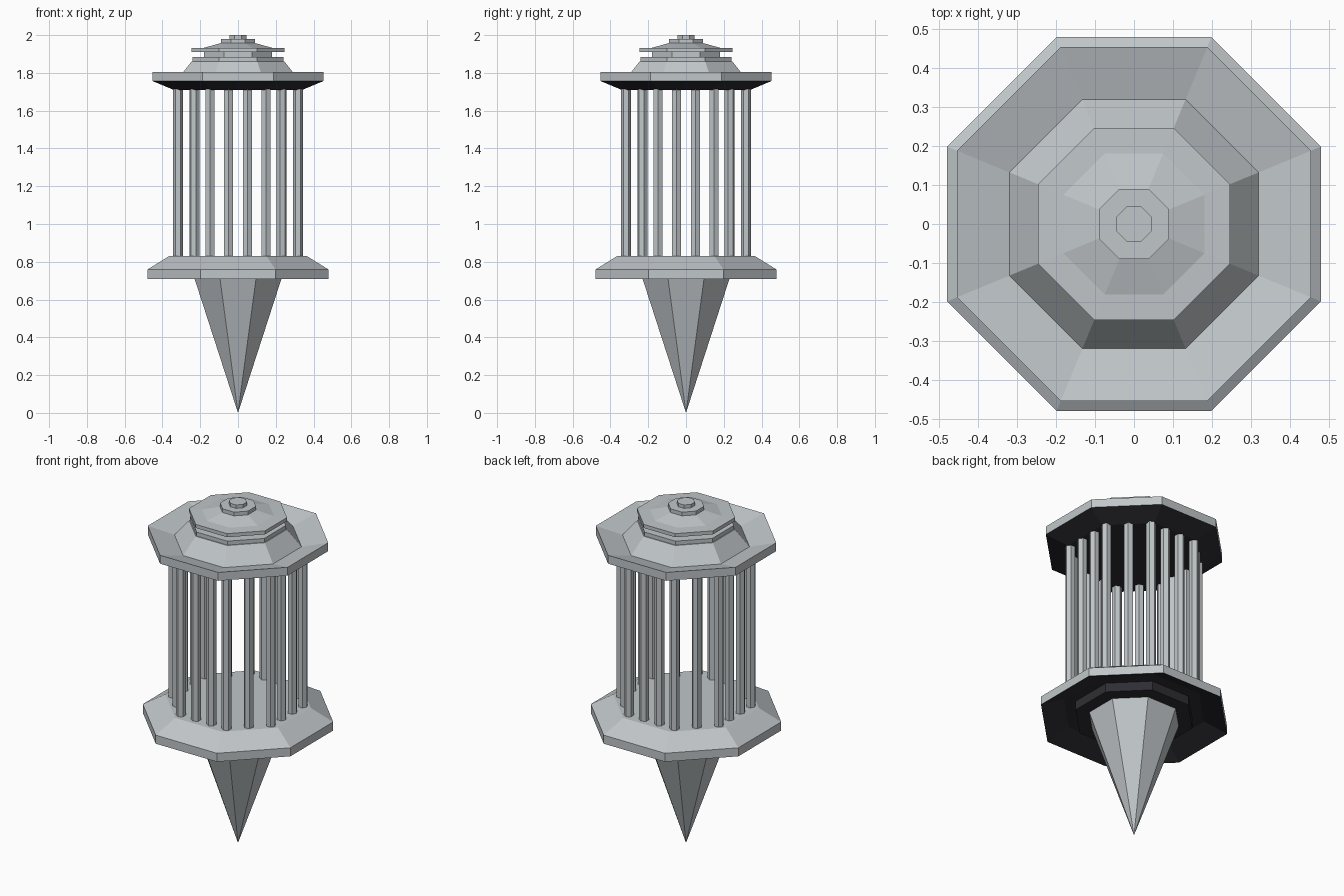
import bpy, bmesh, math

if "Cube" in bpy.data.objects:
    bpy.data.objects.remove(bpy.data.objects["Cube"])


def material(name, rgb):
    mat = bpy.data.materials.new(name)
    mat.diffuse_color = (*rgb, 1)
    mat.use_nodes = True
    mat.node_tree.nodes["Principled BSDF"].inputs["Base Color"].default_value = mat.diffuse_color
    return mat


grey = material("pale_grey_metal", (0.53, 0.565, 0.585))
dark = material("near_black", (0.027, 0.027, 0.034))


def lathe(name, profile, sides=8, center=(0, 0), turn=None, dark_bands=(), dark_bottom=False):
    """Sweep (apothem, z) points, listed bottom to top, into a faceted solid."""
    bm = bmesh.new()
    turn = math.pi / sides if turn is None else turn
    rings = []
    for a, z in profile:
        if a == 0:
            rings.append([bm.verts.new((center[0], center[1], z))] * sides)
            continue
        r = a / math.cos(math.pi / sides)
        rings.append([bm.verts.new((center[0] + r * math.cos(turn + i * math.tau / sides),
                                    center[1] + r * math.sin(turn + i * math.tau / sides), z))
                      for i in range(sides)])
    for band, (lo, hi) in enumerate(zip(rings, rings[1:])):
        for i in range(sides):
            j = (i + 1) % sides
            face = bm.faces.new(list(dict.fromkeys((lo[i], lo[j], hi[j], hi[i]))))
            face.material_index = int(band in dark_bands)
    if profile[0][0]:
        bm.faces.new(rings[0][::-1]).material_index = int(dark_bottom)
    if profile[-1][0]:
        bm.faces.new(rings[-1])
    bmesh.ops.recalc_face_normals(bm, faces=bm.faces)
    mesh = bpy.data.meshes.new(name)
    bm.to_mesh(mesh)
    bm.free()
    mesh.materials.append(grey)
    mesh.materials.append(dark)
    obj = bpy.data.objects.new(name, mesh)
    bpy.context.collection.objects.link(obj)


# Pointed spike under the base
lathe("bottom_spike", [(0, 0), (0.23, 0.71)])

# Base plate with bevelled top and dark hollowed underside
lathe("base_plate", [(0.30, 0.712), (0.30, 0.765), (0.36, 0.765), (0.478, 0.71),
                     (0.478, 0.76), (0.365, 0.83)], dark_bands=(0, 1, 2), dark_bottom=True)

# Dished roof plate with raised centre and dark underside
lathe("roof_plate", [(0.34, 1.71), (0.453, 1.757), (0.453, 1.806), (0.319, 1.768), (0.245, 1.861)],
      dark_bands=(0,), dark_bottom=True)

# Stacked finial tiers
lathe("lower_tier", [(0.24, 1.861), (0.24, 1.884)])
lathe("tier_neck", [(0.18, 1.884), (0.18, 1.91)])
lathe("upper_tier", [(0.246, 1.91), (0.246, 1.931), (0.18, 1.933), (0.09, 1.958)])
lathe("finial_collar", [(0.09, 1.957), (0.09, 1.98)])
lathe("finial_knob", [(0.045, 1.979), (0.045, 2.0)])

# Hexagonal cage bars: four along each main side, one in the middle of each diagonal side
spots = [(0.317, t, 0) for t in (-0.148, -0.05, 0.05, 0.148)] + [(0.23, 0.23, math.pi / 4)]
for q in range(4):
    c, s = round(math.cos(q * math.pi / 2)), round(math.sin(q * math.pi / 2))
    for k, (x, y, angle) in enumerate(spots):
        lathe(f"cage_bar_{q * 5 + k + 1}", [(0.023, 0.825), (0.023, 1.72)], sides=6,
              center=(c * x - s * y, s * x + c * y), turn=angle + q * math.pi / 2)
